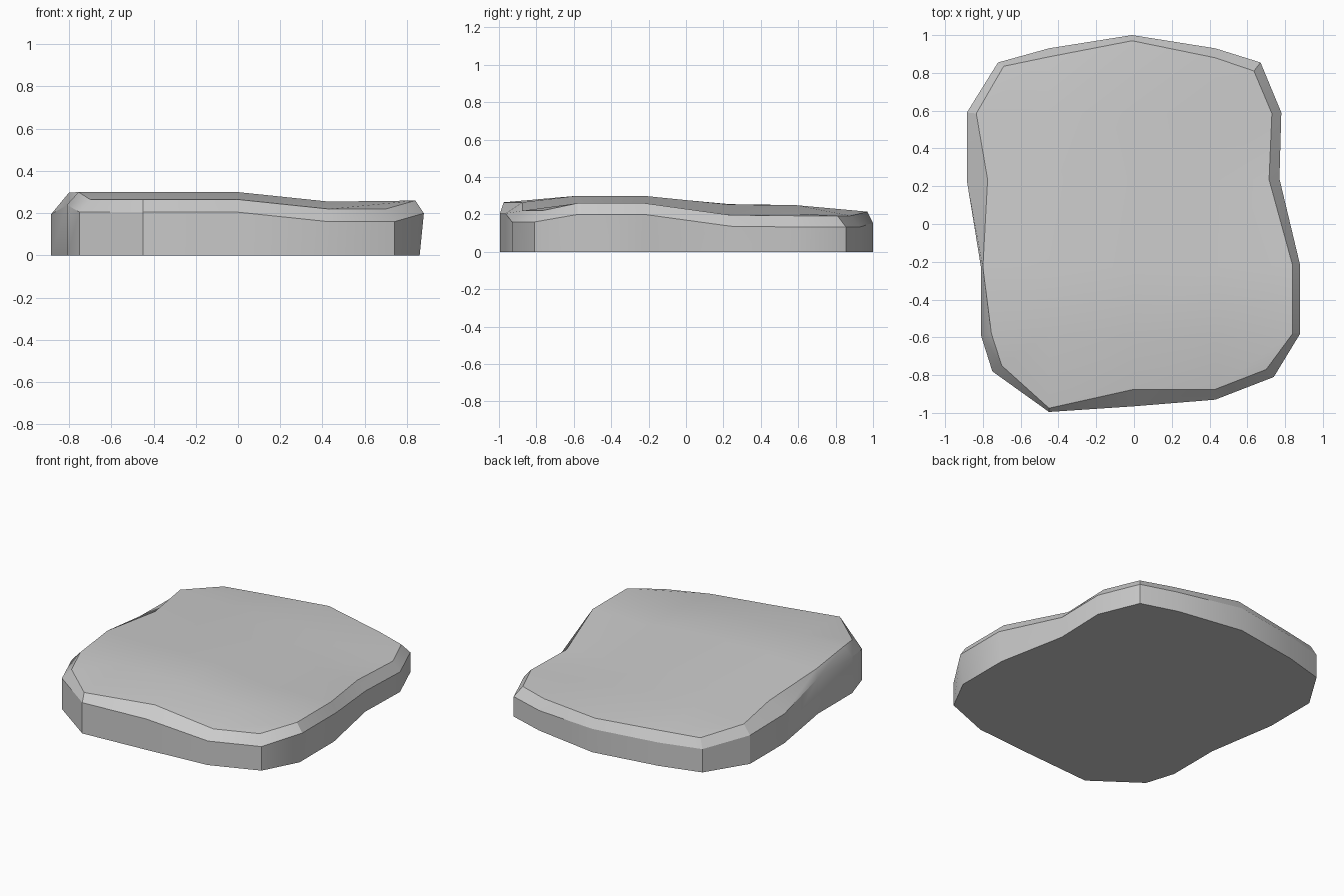
import bpy, bmesh, math

if "Cube" in bpy.data.objects:
    bpy.data.objects.remove(bpy.data.objects["Cube"])

# Rim stations, counter-clockwise from the front left corner:
# outer x, outer y, inner x, inner y, inner height
RIM = [
    (-.75, -.78, -.70, -.75, .265), (-.45, -.995, -.45, -.975, .265), (0, -.965, 0, -.875, .265),
    (.43, -.93, .43, -.875, .22), (.74, -.81, .70, -.77, .22),
    (.88, -.58, .84, -.58, .26), (.88, -.22, .84, -.22, .26), (.77, .24, .715, .235, .197),
    (.78, .59, .73, .585, .193), (.67, .855, .635, .81, .193),
    (.43, .93, .43, .88, .193), (-.01, 1, -.01, .97, .215), (-.45, .93, -.45, .885, .215),
    (-.72, .855, -.69, .835, .215),
    (-.885, .59, -.835, .585, .25), (-.885, .23, -.775, .235, .255),
    (-.81, -.23, -.80, -.23, .298), (-.81, -.59, -.755, -.58, .30),
]
COLS, ROWS = 5, 6
XS, YS = (-.45, 0, .43), (-.58, -.23, .235, .585)
COL_H, ROW_H = (.30, .30, .255), (0, 0, -.047, -.05)
CHAMFER = .06

bm = bmesh.new()
inner = [bm.verts.new((r[2], r[3], r[4])) for r in RIM]
outer = [bm.verts.new((r[0], r[1], r[4] - CHAMFER)) for r in RIM]
base = [bm.verts.new((min(r[0], .86), r[1], 0)) for r in RIM]

# Walking surface: grid whose border is the inner rim
path = ([(c, 0) for c in range(COLS)] + [(COLS - 1, r) for r in range(1, ROWS)]
        + [(c, ROWS - 1) for c in range(COLS - 2, -1, -1)]
        + [(0, r) for r in range(ROWS - 2, 0, -1)])
grid = dict(zip(path, inner))
for c, x in enumerate(XS):
    for r, y in enumerate(YS):
        grid[c + 1, r + 1] = bm.verts.new((x, y, COL_H[c] + ROW_H[r]))
for c in range(COLS - 1):
    for r in range(ROWS - 1):
        bm.faces.new([grid[c, r], grid[c + 1, r], grid[c + 1, r + 1], grid[c, r + 1]])

# Chamfer, side walls and flat underside
for low, high in ((outer, inner), (base, outer)):
    for i in range(len(RIM)):
        j = (i + 1) % len(RIM)
        bm.faces.new([low[i], low[j], high[j], high[i]])
bm.faces.new(base[::-1])
bmesh.ops.recalc_face_normals(bm, faces=bm.faces)

mesh = bpy.data.meshes.new("stepping_stone")
bm.to_mesh(mesh)
bm.free()
stone = bpy.data.objects.new("stepping_stone", mesh)
bpy.context.collection.objects.link(stone)
bpy.context.view_layer.objects.active = stone
stone.select_set(True)
bpy.ops.object.shade_smooth_by_angle(angle=math.radians(30))
